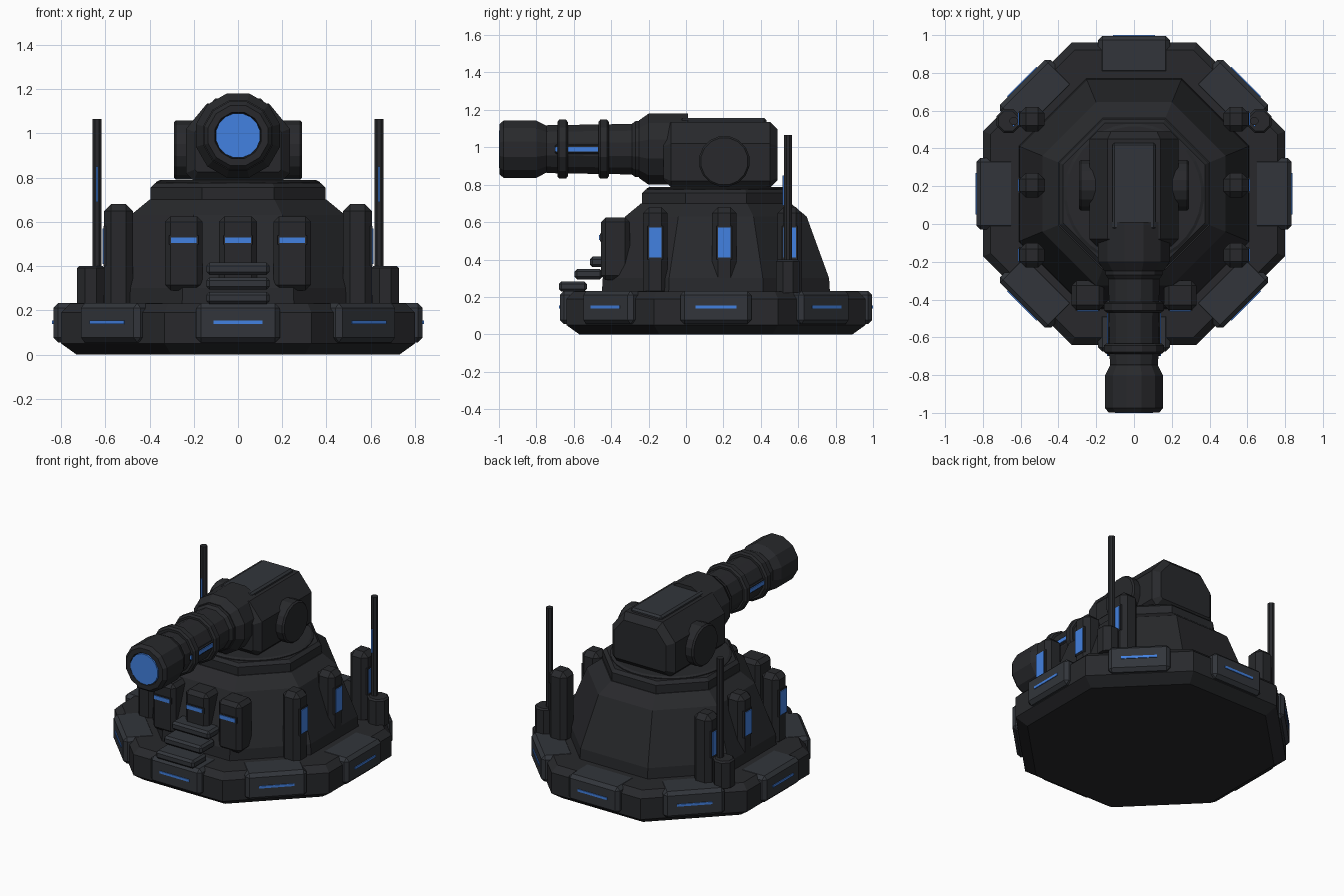
import bpy, bmesh, math
from mathutils import Matrix, Vector

if "Cube" in bpy.data.objects:
    bpy.data.objects.remove(bpy.data.objects["Cube"])

CY = 0.16  # centre of the base in y


def mat(name, col):
    m = bpy.data.materials.new(name)
    m.diffuse_color = (*col, 1)
    m.use_nodes = True
    m.node_tree.nodes["Principled BSDF"].inputs["Base Color"].default_value = m.diffuse_color
    return m


DARK = mat("dark_metal", (0.021, 0.022, 0.025))
PLATE = mat("plate_metal", (0.032, 0.036, 0.043))
BLUE = mat("blue_glow", (0.055, 0.22, 0.75))
T = Matrix.Translation
I = Matrix.Identity(4)


def finish(name, bm, m, material):
    bmesh.ops.transform(bm, matrix=m, verts=bm.verts)
    bmesh.ops.recalc_face_normals(bm, faces=bm.faces)
    me = bpy.data.meshes.new(name)
    bm.to_mesh(me)
    bm.free()
    me.materials.append(material)
    ob = bpy.data.objects.new(name, me)
    bpy.context.collection.objects.link(ob)
    return ob


def box(name, lo, hi, bevel=0, material=DARK, m=I):
    """Chamfered box from its two corners."""
    lo, hi = Vector(lo), Vector(hi)
    bm = bmesh.new()
    bmesh.ops.create_cube(bm, size=1)
    for v in bm.verts:
        v.co = Vector([(lo[i] + hi[i]) / 2 + v.co[i] * (hi[i] - lo[i]) for i in range(3)])
    if bevel:
        bmesh.ops.bevel(bm, geom=bm.edges[:], offset=bevel, segments=1, affect='EDGES')
    return finish(name, bm, m, material)


def lathe(name, profile, n, m=I, material=DARK):
    """Stack of n-sided rings (apothem, height) with a flat side facing front."""
    bm = bmesh.new()
    rings = []
    for r, z in profile:
        R = r / math.cos(math.pi / n)
        rings.append([bm.verts.new((R * math.cos((k + .5) * 2 * math.pi / n),
                                    R * math.sin((k + .5) * 2 * math.pi / n), z)) for k in range(n)])
    for a, b in zip(rings, rings[1:]):
        for k in range(n):
            bm.faces.new((a[k], a[(k + 1) % n], b[(k + 1) % n], b[k]))
    bm.faces.new(rings[0])
    bm.faces.new(rings[-1])
    return finish(name, bm, m, material)


centre = T((0, CY, 0))

# Octagonal base, tower and turntable
lathe("base", [(.73, 0), (.80, .05), (.80, .19), (.76, .23)], 8, centre)
lathe("tower", [(.61, .22), (.605, .30), (.485, .63), (.40, .70)], 8, centre)
lathe("tower_cap", [(.395, .69), (.395, .755), (.375, .775)], 8, centre)
lathe("turntable", [(.37, .76), (.37, .78), (.355, .788)], 32, centre)

# Armour pads with light strips around the base
for k in range(8):
    m = centre @ Matrix.Rotation(k * math.pi / 4, 4, 'Z')
    box(f"armour_pad_{k}", (-.19, -.835, .055), (.19, -.63, .232), .022, PLATE, m)
    box(f"pad_light_{k}", (-.11, -.84, .137), (.11, -.82, .153), 0, BLUE, m)

# Side pillars with glowing windows, antennas, and turret side discs
for s, side in ((1, "right"), (-1, "left")):
    mir = Matrix.Scale(s, 4, (1, 0, 0))
    for k, y in enumerate((-.165, .205, .555)):
        box(f"pillar_{side}_{k}", (.475, y - .065, .2), (.605, y + .065, .68), .032, DARK, mir)
        box(f"window_frame_{side}_{k}", (.58, y - .042, .40), (.608, y + .042, .58), 0, DARK, mir)
        box(f"window_{side}_{k}", (.59, y - .034, .41), (.613, y + .034, .57), 0, BLUE, mir)
    lathe(f"antenna_base_{side}", [(.063, .22), (.063, .39), (.053, .40)], 8, mir @ T((.665, .545, 0)))
    lathe(f"antenna_{side}", [(.021, .38), (.021, 1.065)], 8, mir @ T((.637, .545, 0)))
    box(f"antenna_light_{side}", (.632, .517, .69), (.642, .53, .85), 0, BLUE, mir)
    lathe(f"turret_disc_{side}", [(.134, .2), (.134, .28), (.125, .29)], 16,
          mir @ T((0, .205, .925)) @ Matrix.Rotation(math.pi / 2, 4, 'Y'))
    # Light strips on the barrel sides
    box(f"barrel_strip_frame_{side}", (.1, -.70, .965), (.138, -.46, 1.015), .006, DARK, mir)
    box(f"barrel_light_{side}", (.12, -.70, .977), (.144, -.47, 1.003), 0, BLUE, mir)

# Front sensor boxes, tapering back at the bottom
for k, x in enumerate((-.245, 0, .245)):
    ob = box(f"sensor_box_{k}", (x - .085, -.455, .29), (x + .085, -.30, .625), .025)
    box(f"sensor_frame_{k}", (x - .066, -.459, .497), (x + .066, -.44, .538))
    box(f"sensor_light_{k}", (x - .058, -.464, .505), (x + .058, -.44, .53), 0, BLUE)

# Front steps
for k in range(3):
    y, z = -.68 + .083 * k, .228 + .066 * k
    box(f"step_{k}", (-.143, y, z), (.143, y + .15, z + .055), .014, PLATE)

# Turret housing: chamfered section extruded along y
bm = bmesh.new()
half = [(.20, .785), (.235, .82), (.235, 1.02), (.14, 1.135)]
section = half + [(-x, z) for x, z in reversed(half)]
f = bm.faces.new([bm.verts.new((x, -.12, z)) for x, z in section])
ext = bmesh.ops.extrude_face_region(bm, geom=[f])
bmesh.ops.translate(bm, vec=(0, .61, 0), verts=[g for g in ext['geom'] if isinstance(g, bmesh.types.BMVert)])
ends = [e for e in bm.edges if abs(e.verts[0].co.y - e.verts[1].co.y) < 1e-5]
bmesh.ops.bevel(bm, geom=ends, offset=.04, segments=1, affect='EDGES')
finish("turret_housing", bm, I, DARK)
box("turret_top_plate", (-.115, -.03, 1.11), (.115, .43, 1.157), .012, PLATE)

# Cannon along -y: collar, barrel, clamp rings, muzzle and glowing lens
axis = T((0, 0, .99)) @ Matrix.Rotation(math.pi / 2, 4, 'X')
lathe("barrel_collar", [(.19, -.01), (.19, .20), (.155, .25)], 12, axis)
lathe("barrel", [(.15, .2), (.15, .27), (.135, .29), (.128, .74), (.12, .76)], 12, axis)
for k, y in enumerate((.44, .66)):
    lathe(f"clamp_ring_{k}", [(.145, y - .028), (.158, y - .018), (.158, y + .018), (.145, y + .028)], 12, axis)
lathe("muzzle", [(.122, .72), (.122, .74), (.153, .80), (.153, .975), (.135, .997), (.105, .997), (.10, .98)], 12, axis)
lathe("muzzle_lens", [(.10, .96), (.10, 1.0)], 16, axis, BLUE)
